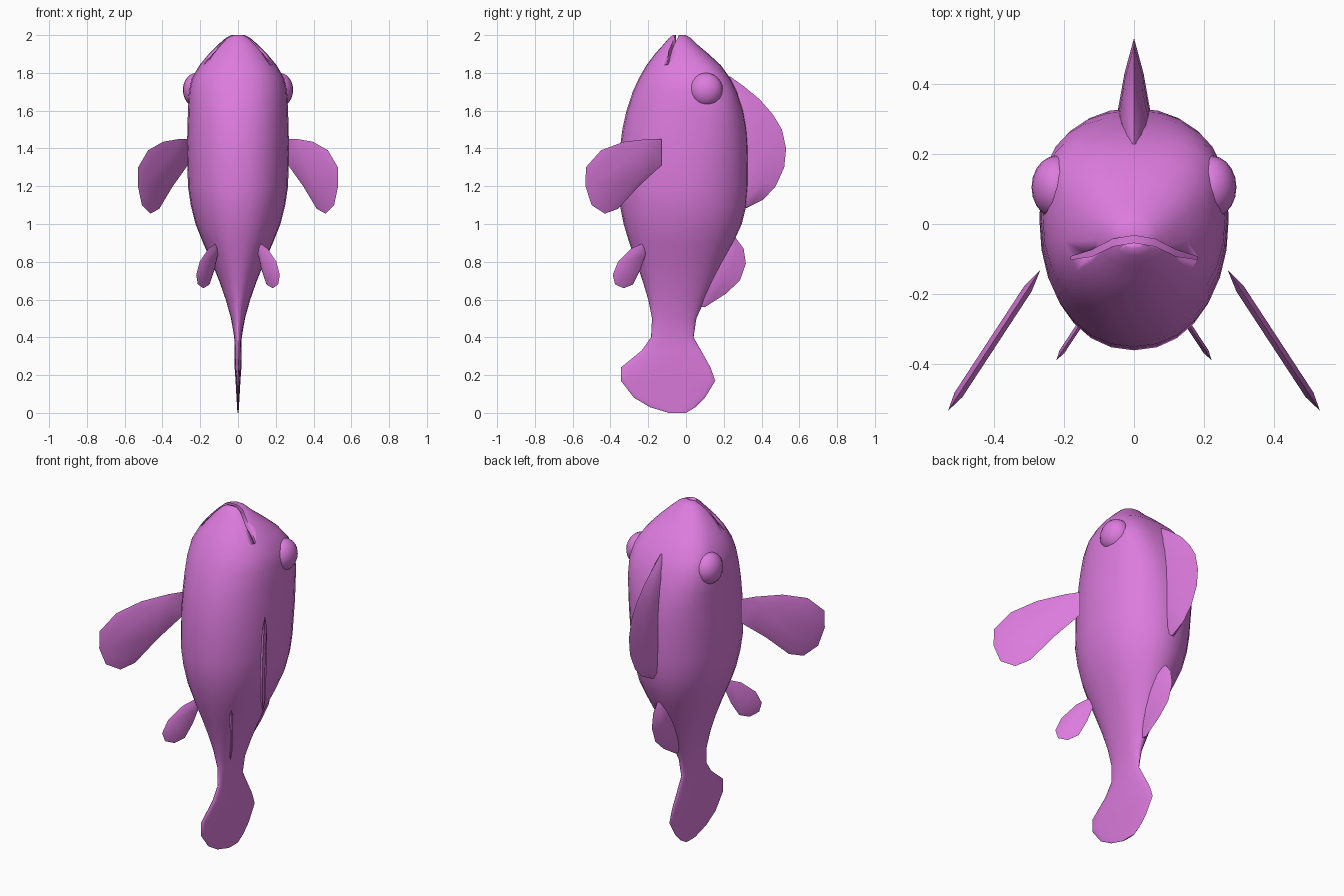
import bpy, bmesh, math

if "Cube" in bpy.data.objects:
    bpy.data.objects.remove(bpy.data.objects["Cube"])

pink = bpy.data.materials.new("orchid pink")
pink.diffuse_color = (0.72, 0.2, 0.73, 1)
pink.use_nodes = True
pink.node_tree.nodes["Principled BSDF"].inputs["Base Color"].default_value = pink.diffuse_color


def finish(bm, name, angle=45):
    bmesh.ops.recalc_face_normals(bm, faces=bm.faces)
    me = bpy.data.meshes.new(name)
    bm.to_mesh(me)
    bm.free()
    me.materials.append(pink)
    ob = bpy.data.objects.new(name, me)
    bpy.context.collection.objects.link(ob)
    bpy.ops.object.select_all(action='DESELECT')
    ob.select_set(True)
    bpy.context.view_layer.objects.active = ob
    bpy.ops.object.shade_smooth_by_angle(angle=math.radians(angle))
    return ob


def bridge(bm, a, b):
    n = len(a)
    for i in range(n):
        bm.faces.new((a[i], a[(i + 1) % n], b[(i + 1) % n], b[i]))


def loft(name, sections, ring, angle=45):
    """Skin closed rings of points and cap both ends."""
    bm = bmesh.new()
    loops = [[bm.verts.new(p) for p in ring(*s)] for s in sections]
    for a, b in zip(loops, loops[1:]):
        bridge(bm, a, b)
    bm.faces.new(loops[0])
    bm.faces.new(loops[-1])
    return finish(bm, name, angle)


# Body and tail: z, belly y, back y, half width, squareness of the back
body_sections = [
    (2.00, -0.07, 0.00, 0.035, 2), (1.985, -0.09, 0.025, 0.065, 2),
    (1.95, -0.12, 0.06, 0.105, 2.2), (1.90, -0.165, 0.12, 0.155, 2.5),
    (1.84, -0.21, 0.185, 0.205, 2.9), (1.77, -0.25, 0.235, 0.245, 3.2),
    (1.70, -0.282, 0.27, 0.26, 3.2), (1.60, -0.315, 0.303, 0.265, 2.8),
    (1.50, -0.337, 0.322, 0.268, 2.4), (1.40, -0.35, 0.33, 0.27, 2.2),
    (1.20, -0.36, 0.33, 0.265, 2), (1.10, -0.35, 0.32, 0.25, 2),
    (1.00, -0.33, 0.295, 0.225, 2), (0.90, -0.30, 0.25, 0.185, 2),
    (0.80, -0.265, 0.20, 0.14, 2), (0.70, -0.23, 0.15, 0.10, 2),
    (0.60, -0.20, 0.10, 0.065, 2), (0.50, -0.18, 0.055, 0.037, 2),
    (0.40, -0.185, 0.04, 0.02, 2), (0.33, -0.235, 0.08, 0.018, 2),
    (0.24, -0.345, 0.13, 0.018, 2), (0.17, -0.345, 0.155, 0.013, 2),
    (0.08, -0.275, 0.10, 0.008, 2), (0.03, -0.19, 0.05, 0.005, 2),
    (0.00, -0.09, 0.00, 0.003, 2)]


def body_ring(z, y0, y1, w, square, n=28):
    mid = y0 + (y1 - y0) * 0.54
    pts = []
    for i in range(n):
        c, s = math.cos(math.tau * i / n), math.sin(math.tau * i / n)
        e = 2 / (square if s > 0 else 2.15)
        x = math.copysign(abs(c) ** e, c) * w
        d = abs(s) ** e
        pts.append((x, mid + d * (y1 - mid) if s > 0 else mid - d * (mid - y0), z))
    return pts


body = loft("body", body_sections, body_ring, 50)

# Mouth: curved slit cut over the tip of the snout (x, y, floor z, half gap)
half = [(0.06, -0.053, 1.91, 0.010), (0.12, -0.083, 1.855, 0.009),
        (0.18, -0.097, 1.78, 0.004)]
slit = [(-x, y, z, g) for x, y, z, g in reversed(half)] + [(0, -0.043, 1.93, 0.010)] + half
cutter = loft("mouth_cutter", slit, lambda x, y, z, g: [
    (x, y - g, z), (x, y + g, z), (x, y + g, 2.1), (x, y - g, 2.1)])
cutter.hide_render = True
cutter.hide_set(True)
cut = body.modifiers.new("mouth", 'BOOLEAN')
cut.operation = 'DIFFERENCE'
cut.solver = 'EXACT'
cut.object = cutter
# apply the cut, then drop the helper
bpy.context.view_layer.objects.active = body
body.select_set(True)
bpy.ops.object.modifier_apply(modifier="mouth")
bpy.data.objects.remove(cutter)


# Back fins: wedge sections z, outer y, base y, half thickness
def wedge(z, tip, base, t):
    mid = base + (tip - base) * 0.5
    return [(0, tip, z), (t * 0.6, mid, z), (t, base, z), (t, base - 0.08, z),
            (-t, base - 0.08, z), (-t, base, z), (-t * 0.6, mid, z)]


loft("dorsal_fin", [
    (1.78, 0.235, 0.22, 0.008), (1.73, 0.305, 0.25, 0.022),
    (1.66, 0.39, 0.285, 0.034), (1.58, 0.46, 0.305, 0.04),
    (1.50, 0.508, 0.32, 0.043), (1.40, 0.53, 0.33, 0.045),
    (1.30, 0.52, 0.33, 0.045), (1.20, 0.475, 0.33, 0.042),
    (1.13, 0.41, 0.32, 0.034), (1.085, 0.32, 0.31, 0.02)], wedge)
loft("anal_fin", [
    (0.93, 0.26, 0.24, 0.02), (0.87, 0.305, 0.225, 0.035),
    (0.79, 0.317, 0.19, 0.04), (0.70, 0.285, 0.14, 0.035),
    (0.63, 0.21, 0.11, 0.025), (0.56, 0.10, 0.075, 0.01)], wedge, 60)


# Paired fins: leaf outline in y, z, leaning outwards with a padded middle
def leaf(name, outline, x0, y0, slope, thick):
    cy = sum(p[0] for p in outline) / len(outline)
    cz = sum(p[1] for p in outline) / len(outline)
    k = 1 / math.hypot(1, slope)
    for side, label in ((1, "right"), (-1, "left")):
        bm = bmesh.new()

        def loop(scale, off):
            out = []
            for y, z in outline:
                yy, zz = cy + (y - cy) * scale, cz + (z - cz) * scale
                x = x0 + (y0 - yy) * slope + off * k
                out.append(bm.verts.new((side * x, yy + off * slope * k, zz)))
            return out
        rim = loop(1, 0)
        for sign in (1, -1):
            pad = loop(0.75, sign * thick)
            bridge(bm, rim, pad)
            bm.faces.new(pad)
        finish(bm, label + "_" + name, 40)


leaf("pectoral_fin", [
    (-0.13, 1.45), (-0.20, 1.45), (-0.33, 1.435), (-0.45, 1.39), (-0.53, 1.30),
    (-0.532, 1.20), (-0.50, 1.10), (-0.43, 1.055), (-0.36, 1.08),
    (-0.25, 1.20), (-0.13, 1.31)], 0.26, -0.12, 0.655, 0.013)
leaf("pelvic_fin", [
    (-0.21, 0.895), (-0.235, 0.895), (-0.29, 0.87), (-0.36, 0.80), (-0.388, 0.73),
    (-0.375, 0.68), (-0.33, 0.66), (-0.28, 0.68), (-0.24, 0.76),
    (-0.21, 0.85)], 0.15, -0.28, 0.66, 0.008)

# Eyes: flattened balls on the sides of the head
for side, label in ((1, "right"), (-1, "left")):
    bm = bmesh.new()
    bmesh.ops.create_uvsphere(bm, u_segments=20, v_segments=12, radius=0.09)
    bmesh.ops.scale(bm, verts=bm.verts, vec=(0.8, 1, 1))
    bmesh.ops.translate(bm, verts=bm.verts, vec=(side * 0.22, 0.105, 1.71))
    finish(bm, label + "_eye")
